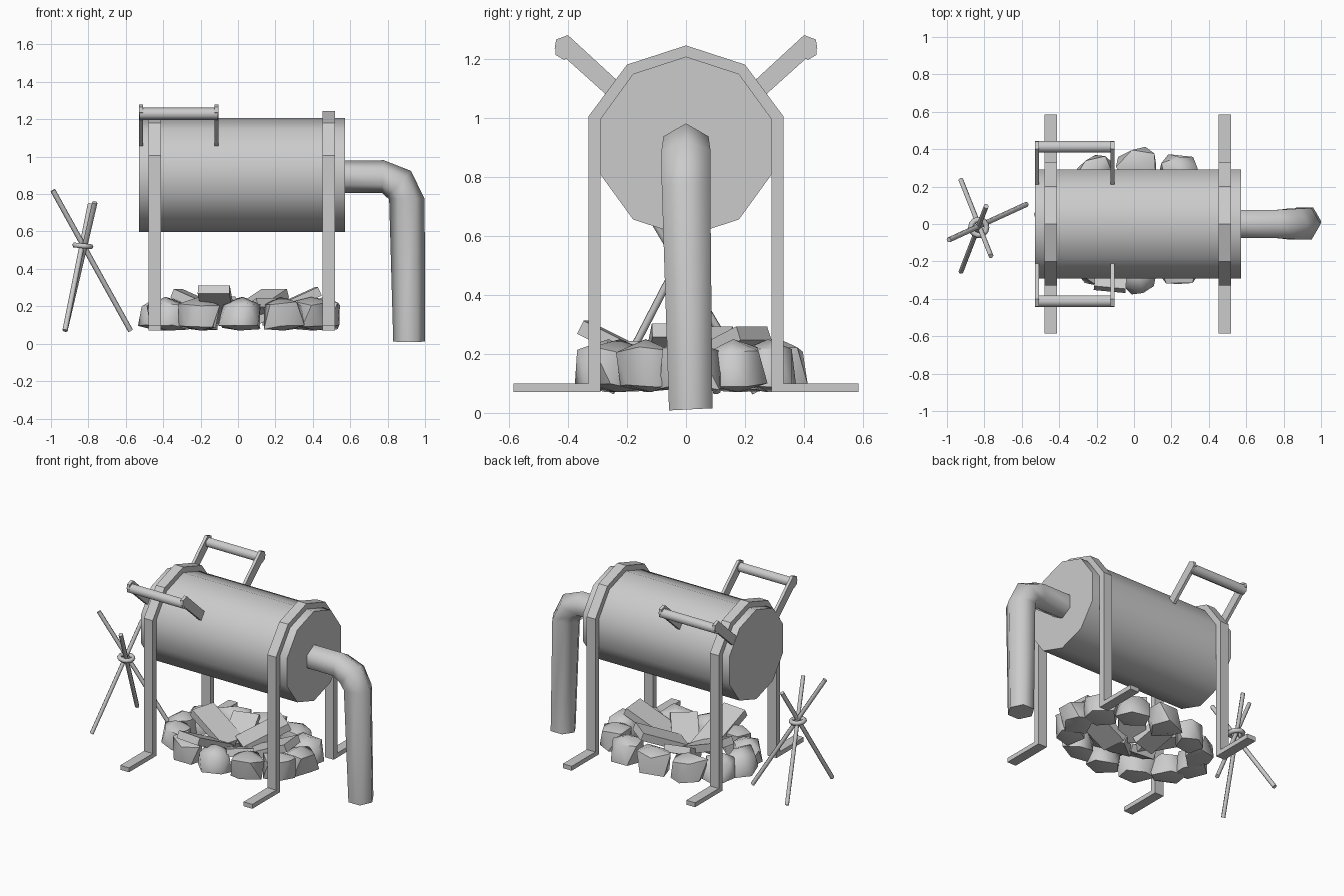
import bpy, bmesh, math, random
from mathutils import Vector, Matrix

if "Cube" in bpy.data.objects:
    bpy.data.objects.remove(bpy.data.objects["Cube"])

random.seed(4)


def finish(name, bm, smooth=None):
    bmesh.ops.recalc_face_normals(bm, faces=bm.faces[:])
    me = bpy.data.meshes.new(name)
    bm.to_mesh(me)
    bm.free()
    ob = bpy.data.objects.new(name, me)
    bpy.context.collection.objects.link(ob)
    if smooth:
        bpy.ops.object.select_all(action='DESELECT')
        ob.select_set(True)
        bpy.context.view_layer.objects.active = ob
        bpy.ops.object.shade_smooth_by_angle(angle=math.radians(smooth))
    return ob


def tube(name, path, sides, smooth=50):
    """Loft rings given as (centre, axis, radius), first vertex in the up/outward direction."""
    bm = bmesh.new()
    rings = []
    for c, axis, r in path:
        c, axis = Vector(c), Vector(axis).normalized()
        side = axis.cross(Vector((0, 1, 0)))
        side = side.normalized() if side.length > 0.1 else Vector((0, 0, 1))
        if axis.x > 0.01 and side.z < 0 or axis.z < -0.99 and side.x < 0:
            side = -side
        other = axis.cross(side)
        rings.append([bm.verts.new(c + r * (math.cos(a) * side + math.sin(a) * other))
                      for a in (2 * math.pi * i / sides for i in range(sides))])
    for a, b in zip(rings, rings[1:]):
        for i in range(sides):
            j = (i + 1) % sides
            bm.faces.new((a[i], a[j], b[j], b[i]))
    bm.faces.new(rings[0])
    bm.faces.new(rings[-1])
    return finish(name, bm, smooth)


def rod(name, a, b, r, sides=6):
    d = Vector(b) - Vector(a)
    return tube(name, [(a, d, r), (b, d, r)], sides, 65)


def extrude_x(name, outline, x0, x1):
    bm = bmesh.new()
    f = bm.faces.new([bm.verts.new((x0, y, z)) for y, z in outline])
    g = bmesh.ops.extrude_face_region(bm, geom=[f])['geom']
    bmesh.ops.translate(bm, vec=(x1 - x0, 0, 0),
                        verts=[v for v in g if isinstance(v, bmesh.types.BMVert)])
    return finish(name, bm)


def plank(name, low, high, width, thick):
    low, high = Vector(low), Vector(high)
    d = high - low
    u = d.normalized()
    s = u.cross(Vector((0, 0, 1))).normalized()
    rot = Matrix((u, s, u.cross(s))).transposed().to_4x4()
    bm = bmesh.new()
    bmesh.ops.create_cube(bm, size=1, matrix=Matrix.Translation((low + high) / 2) @ rot
                          @ Matrix.Diagonal((d.length, width, thick, 1)))
    return finish(name, bm)


# ten-sided drum lying along x
tube("drum", [((-0.53, 0, 0.902), (1, 0, 0), 0.305), ((0.573, 0, 0.902), (1, 0, 0), 0.305)], 10, 40)

# strap stands: feet, legs and a band over the drum
half = [(0.585, 0.07), (0.585, 0.1), (0.33, 0.1), (0.33, 1.005), (0.2, 1.18)]
inner = [(0.175, 1.148), (0.289, 0.995), (0.29, 0.07)]
outline = (half + [(0, 1.245)] + [(-y, z) for y, z in reversed(half)]
           + [(-y, z) for y, z in reversed(inner)] + [(0, 1.2)] + inner)
for side, x in (("left", -0.445), ("right", 0.485)):
    extrude_x(side + "_stand", outline, x - 0.033, x + 0.033)

# carrying handles, mirrored front and back
arm = [(0.21, 1.105), (0.40, 1.28), (0.44, 1.265), (0.445, 1.235), (0.25, 1.06), (0.22, 1.035)]
for side, s in (("front", -1), ("back", 1)):
    for n, x in (("outer", -0.518), ("inner", -0.115)):
        extrude_x(f"{side}_handle_{n}_arm", [(s * y, z) for y, z in arm], x - 0.01, x + 0.01)
    rod(side + "_handle_bar", (-0.527, s * 0.413, 1.23), (-0.107, s * 0.413, 1.23), 0.034)

# six-sided bent exhaust pipe
tube("bent_pipe", [((0.56, 0, 0.893), (1, 0, 0), 0.087), ((0.775, 0, 0.893), (1, 0, -0.05), 0.088),
                   ((0.86, 0, 0.853), (1, 0, -0.9), 0.096), ((0.903, 0, 0.775), (0, 0, -1), 0.095),
                   ((0.915, 0.016, 0.012), (0, 0.05, -1), 0.085)], 6, 65)

# ring of closely packed stones around the fire
for i in range(12):
    a = math.radians(90 + 30 * i)
    c = Vector((0.015 + 0.45 * math.cos(a), 0.02 + 0.295 * math.sin(a), 0.15))
    tangent = math.atan2(0.295 * math.cos(a), -0.45 * math.sin(a))
    bm = bmesh.new()
    bmesh.ops.create_icosphere(bm, subdivisions=1, radius=1)
    turn = Matrix.Rotation(tangent, 3, 'Z')
    for v in bm.verts:
        p = turn @ Vector((v.co.x * 0.125, v.co.y * 0.105, v.co.z * 0.14))
        p += Vector([random.uniform(-0.014, 0.014) for _ in range(3)])
        v.co = c + p
        v.co.z = min(max(v.co.z, 0.07), 0.25)
    finish(f"fire_stone_{i + 1}", bm, 50)

# firewood planks leaning from the middle onto the stones
for i, (lo, hi) in enumerate([((-0.10, -0.03, 0.13), (-0.13, -0.35, 0.29)),
                              ((-0.04, 0.0, 0.14), (-0.33, 0.08, 0.27)),
                              ((0.02, 0.0, 0.15), (0.2, 0.23, 0.27)),
                              ((0.10, -0.06, 0.13), (0.43, -0.03, 0.28)),
                              ((0.02, -0.03, 0.12), (0.17, -0.22, 0.22)),
                              ((-0.04, 0.03, 0.12), (-0.10, 0.24, 0.23))]):
    plank(f"firewood_{i + 1}", lo, hi, 0.17, 0.05)

# stick tripod with a binding ring
rod("tripod_stick_1", (-0.575, 0.105, 0.07), (-0.99, -0.085, 0.82), 0.014)
rod("tripod_stick_2", (-0.925, 0.235, 0.07), (-0.765, -0.17, 0.755), 0.014)
rod("tripod_stick_3", (-0.925, -0.255, 0.07), (-0.79, 0.095, 0.745), 0.014)
bpy.ops.mesh.primitive_torus_add(location=(-0.83, -0.018, 0.523), rotation=(0, 0.1, 0), major_radius=0.042,
                                 minor_radius=0.015, major_segments=14, minor_segments=6)
bpy.context.object.name = "tripod_binding"
bpy.ops.object.shade_smooth_by_angle(angle=math.radians(65))
